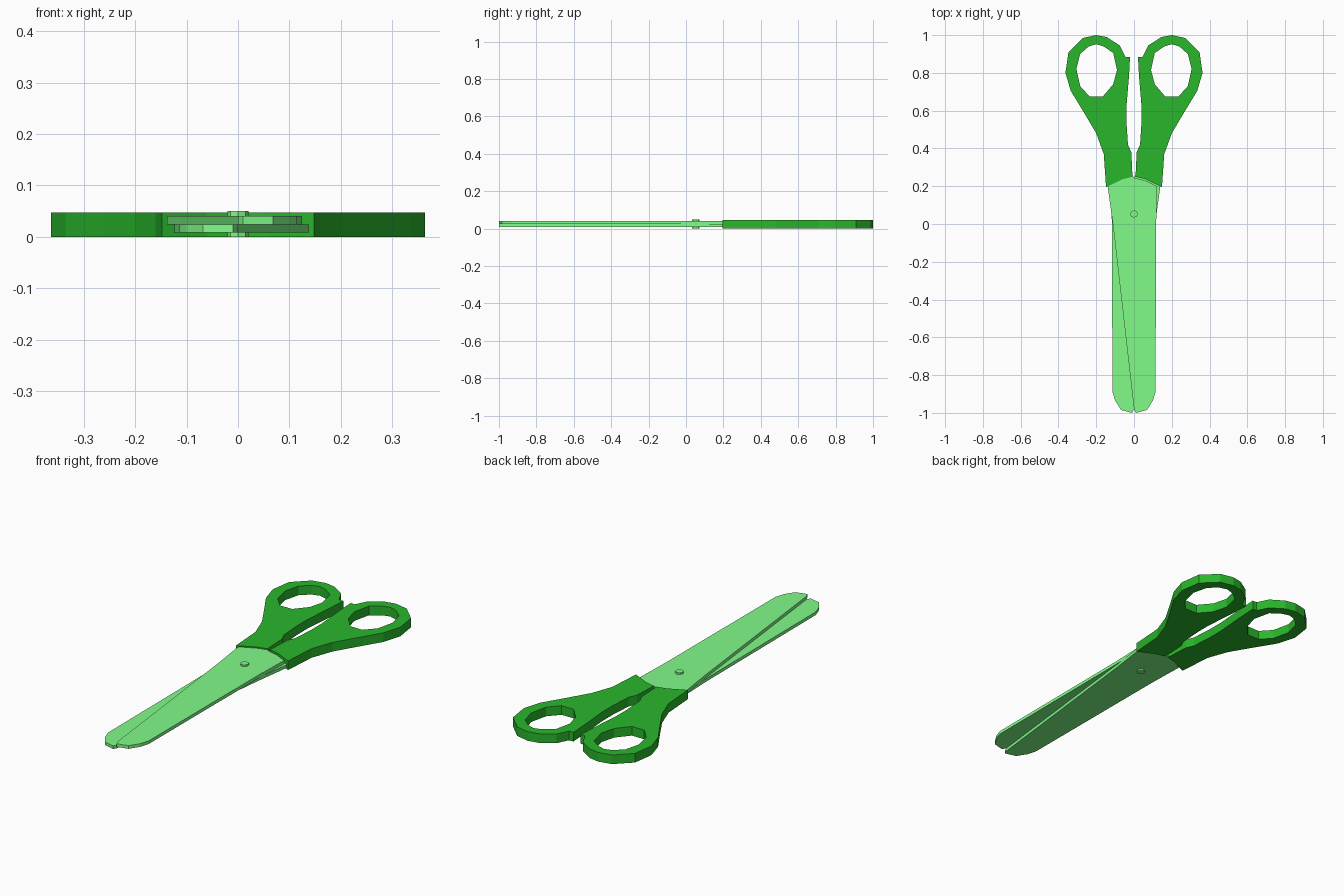
import bpy, bmesh

if "Cube" in bpy.data.objects:
    bpy.data.objects.remove(bpy.data.objects["Cube"])

def material(name, color):
    m = bpy.data.materials.new(name)
    m.diffuse_color = (*color, 1)
    m.use_nodes = True
    m.node_tree.nodes["Principled BSDF"].inputs["Base Color"].default_value = m.diffuse_color
    return m

handle_green = material("handle_green", (0.022, 0.47, 0.024))
blade_green = material("blade_green", (0.22, 0.97, 0.25))

def plate(name, loops, z0, z1, mat, side=1):
    """Extruded flat outline (first loop) with optional holes; side=-1 mirrors in x."""
    bm = bmesh.new()
    edges = []
    for loop in loops:
        vs = [bm.verts.new((side * x, y, z0)) for x, y in loop]
        edges += [bm.edges.new((vs[i - 1], vs[i])) for i in range(len(vs))]
    bmesh.ops.triangle_fill(bm, edges=edges, use_beauty=True, normal=(0, 0, 1))
    ext = bmesh.ops.extrude_face_region(bm, geom=bm.faces[:], use_keep_orig=True)
    top = [g for g in ext["geom"] if isinstance(g, bmesh.types.BMVert)]
    bmesh.ops.translate(bm, verts=top, vec=(0, 0, z1 - z0))
    bmesh.ops.recalc_face_normals(bm, faces=bm.faces[:])
    bmesh.ops.dissolve_limit(bm, angle_limit=0.01, verts=bm.verts[:], edges=bm.edges[:])
    me = bpy.data.meshes.new(name)
    bm.to_mesh(me)
    bm.free()
    me.materials.append(mat)
    ob = bpy.data.objects.new(name, me)
    bpy.context.collection.objects.link(ob)
    return ob

# Handle outline and finger hole (right side)
outline = [(0.008, 0.25), (0.06, 0.237), (0.148, 0.195), (0.16, 0.37), (0.2, 0.48),
           (0.265, 0.59), (0.335, 0.705), (0.363, 0.80), (0.347, 0.91), (0.27, 0.985),
           (0.2, 1.0), (0.145, 0.99), (0.075, 0.945), (0.045, 0.885), (0.021, 0.885),
           (0.026, 0.79), (0.040, 0.62), (0.040, 0.54), (0.032, 0.42), (0.014, 0.38)]
hole = [(0.16, 0.94), (0.2, 0.952), (0.24, 0.94), (0.285, 0.9), (0.305, 0.82),
        (0.285, 0.73), (0.235, 0.675), (0.165, 0.675), (0.11, 0.74), (0.09, 0.815), (0.11, 0.905)]

# Blade outline: round tip on the right, shank crossing into the left handle
blade = [(0.0, -0.98), (0.01, -1.0), (0.068, -0.985), (0.1, -0.935), (0.114, -0.89),
         (0.117, 0.0), (0.123, 0.2), (0.06, 0.23), (0.0, 0.245), (-0.03, 0.3),
         (-0.12, 0.3), (-0.138, 0.19), (-0.112, 0.0)]

plate("right_handle", [outline, hole], 0, 0.047, handle_green)
plate("left_handle", [outline, hole], 0, 0.047, handle_green, -1)
plate("upper_blade", [blade], 0.0245, 0.041, blade_green)
plate("lower_blade", [blade], 0.008, 0.0243, blade_green, -1)

# Pivot pin
bpy.ops.mesh.primitive_cylinder_add(vertices=8, radius=0.02, depth=0.05, location=(0, 0.053, 0.025))
pin = bpy.context.object
pin.name = "pivot_pin"
pin.data.materials.append(blade_green)
